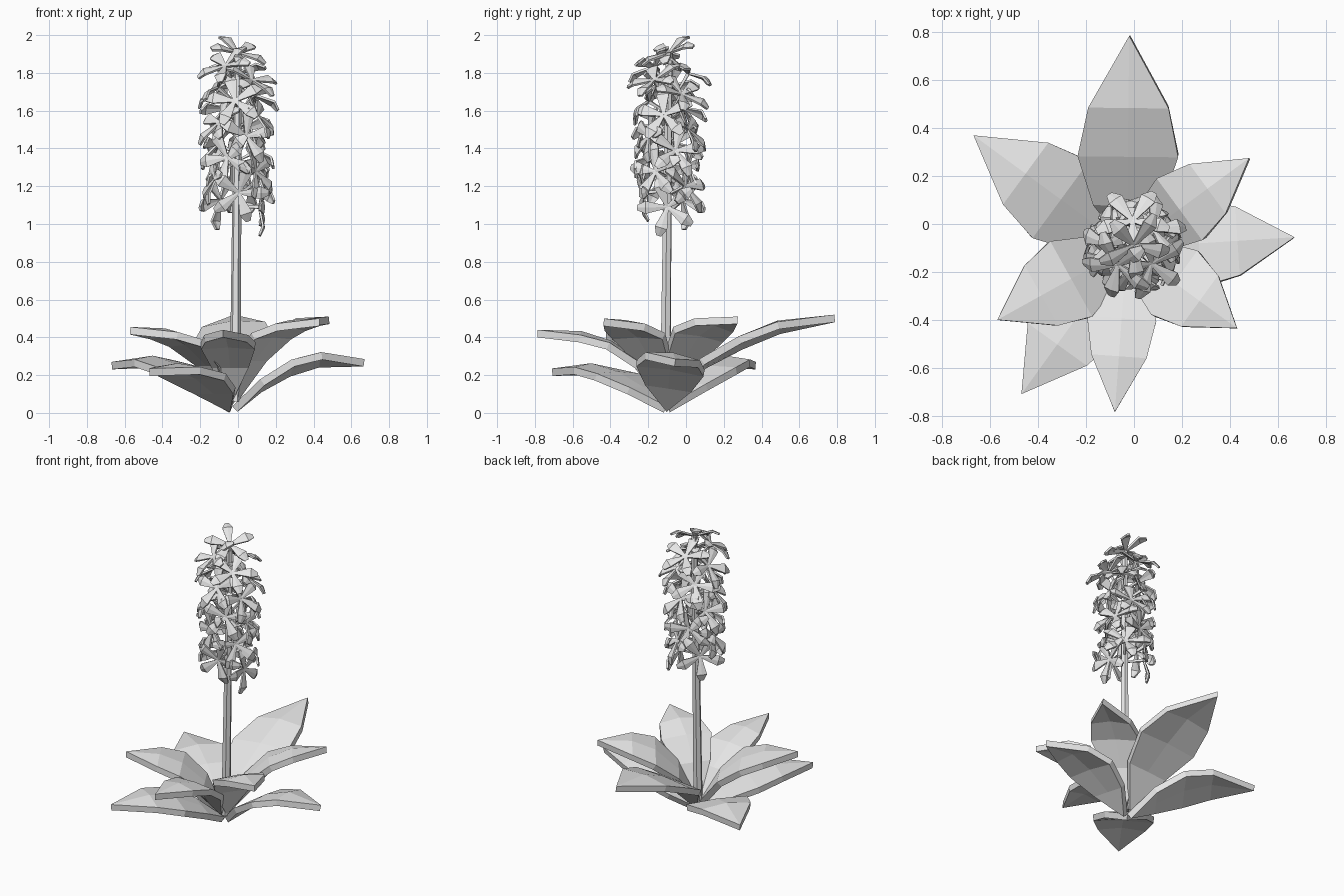
import bpy, bmesh, math, random
from mathutils import Vector, Matrix, Quaternion

random.seed(4)
cube = bpy.data.objects.get("Cube")
if cube:
    bpy.data.objects.remove(cube)

grey = bpy.data.materials.new("plain_grey")
grey.use_nodes = True
grey.diffuse_color = (0.8, 0.8, 0.8, 1)
grey.node_tree.nodes["Principled BSDF"].inputs["Base Color"].default_value = (0.8, 0.8, 0.8, 1)


def add_object(name, mesh, thickness=0):
    obj = bpy.data.objects.new(name, mesh)
    bpy.context.collection.objects.link(obj)
    if thickness:
        mod = obj.modifiers.new("thickness", "SOLIDIFY")
        mod.thickness = thickness
        mod.offset = -1
    return obj


def finish(bm, name):
    mesh = bpy.data.meshes.new(name)
    bm.to_mesh(mesh)
    bm.free()
    mesh.materials.append(grey)
    return mesh


def add_blade(bm, stations, forward, origin, roll=0):
    """Ridged blade from (distance, half width, height, edge drop) stations."""
    side = Vector((-forward.y, forward.x, -roll))
    rows = []
    for dist, half, height, drop in stations:
        mid = origin + forward * dist + Vector((0, 0, height))
        if half == 0:
            rows.append([bm.verts.new(mid)] * 3)
        else:
            down = Vector((0, 0, -drop))
            rows.append([bm.verts.new(mid - side * half + down), bm.verts.new(mid),
                         bm.verts.new(mid + side * half + down)])
    for a, b in zip(rows, rows[1:]):
        for j in range(2):
            corners = [a[j], b[j], b[j + 1], a[j + 1]]
            bm.faces.new(list(dict.fromkeys(corners)))


# Leaves: each is a thick pointed blade arching out from the base
BASE = Vector((-0.03, -0.1, 0))


def add_leaf(name, tip, half, tip_z, base_z, rise, roll=0):
    reach = Vector((tip[0], tip[1], 0)) - BASE
    length = reach.length
    span = tip_z - base_z
    along = (0, 0.2, 0.43, 0.66, 1)
    widths = (0, 0.68, 1, 0.8, 0)
    drops = (0, 0, 0.01, 0.02, 0)
    stations = [(length * a, half * w, base_z + span * h, d)
                for a, w, h, d in zip(along, widths, rise, drops)]
    bm = bmesh.new()
    add_blade(bm, stations, reach.normalized(), BASE, roll)
    add_object(name, finish(bm, name), 0.04)


BACK_RISE = (0, 0.46, 0.73, 0.93, 1)
UPPER_RISE = (0, 0.52, 0.84, 0.98, 1)
LOWER_RISE = (0, 0.5, 0.92, 1.14, 1)
add_leaf("upper_leaf_back", (-0.02, 0.785), 0.21, 0.52, 0.07, BACK_RISE, 0.08)
add_leaf("upper_leaf_back_left", (0.48, 0.275), 0.16, 0.51, 0.08, UPPER_RISE, 0.15)
add_leaf("upper_leaf_front_left", (0.43, -0.435), 0.165, 0.5, 0.08, UPPER_RISE)
add_leaf("upper_leaf_front", (-0.08, -0.785), 0.145, 0.44, 0.08, UPPER_RISE)
add_leaf("upper_leaf_front_right", (-0.57, -0.4), 0.18, 0.455, 0.08, UPPER_RISE)
add_leaf("lower_leaf_left", (0.67, -0.055), 0.18, 0.285, 0.035, LOWER_RISE, 0.15)
add_leaf("lower_leaf_back_right", (-0.67, 0.37), 0.2, 0.27, 0.035, LOWER_RISE)
add_leaf("lower_leaf_front_right", (-0.47, -0.71), 0.19, 0.235, 0.035, LOWER_RISE)

# Stem: slim tapered hexagonal rod with a slight lean
STEM_LOW, STEM_HIGH = Vector((-0.015, -0.11, 0.06)), Vector((0, -0.09, 1.91))
bm = bmesh.new()
axis = STEM_HIGH - STEM_LOW
place = Matrix.Translation((STEM_LOW + STEM_HIGH) / 2) @ axis.to_track_quat("Z", "Y").to_matrix().to_4x4()
bmesh.ops.create_cone(bm, cap_ends=True, segments=6, radius1=0.03, radius2=0.02,
                      depth=axis.length, matrix=place)
add_object("stem", finish(bm, "stem"))

# Floret: five petals on a short stalk, facing its own +z
bm = bmesh.new()
for i in range(5):
    angle = math.tau * i / 5
    petal = [(0, 0.007, 0, 0), (0.115, 0.034, 0.026, 0.006), (0.16, 0.014, 0.005, 0.003)]
    add_blade(bm, petal, Vector((math.cos(angle), math.sin(angle), 0)), Vector())
bmesh.ops.create_cone(bm, cap_ends=False, segments=4, radius1=0.007, radius2=0.013,
                      depth=0.11, matrix=Matrix.Translation((0, 0, -0.055)))
floret_mesh = finish(bm, "floret")


def add_floret(name, centre, facing, roll):
    obj = add_object(name, floret_mesh, 0.012)
    turn = facing.to_track_quat("Z", "Y") @ Quaternion((0, 0, 1), roll)
    obj.matrix_world = Matrix.Translation(centre) @ turn.to_matrix().to_4x4()


# Flower spike: florets spiral up the stem and tilt upward near the top
COUNT = 21
for i in range(COUNT):
    t = i / (COUNT - 1)
    z = 1.09 + 0.75 * t
    around = i * 2.4
    lift = math.radians(8 + 44 * t ** 2 + random.uniform(-16, 16))
    facing = Vector((math.cos(around) * math.cos(lift), math.sin(around) * math.cos(lift), math.sin(lift)))
    root = STEM_LOW.lerp(STEM_HIGH, (z - STEM_LOW.z) / axis.z)
    out = Vector((facing.x, facing.y, 0)).normalized()
    add_floret(f"floret_{i + 1}", root + out * (0.125 - 0.02 * t), facing, random.uniform(0, math.tau))
add_floret("floret_top", Vector((0, -0.09, 1.91)), Vector((0.3, -0.4, 0.85)).normalized(), 0.4)
